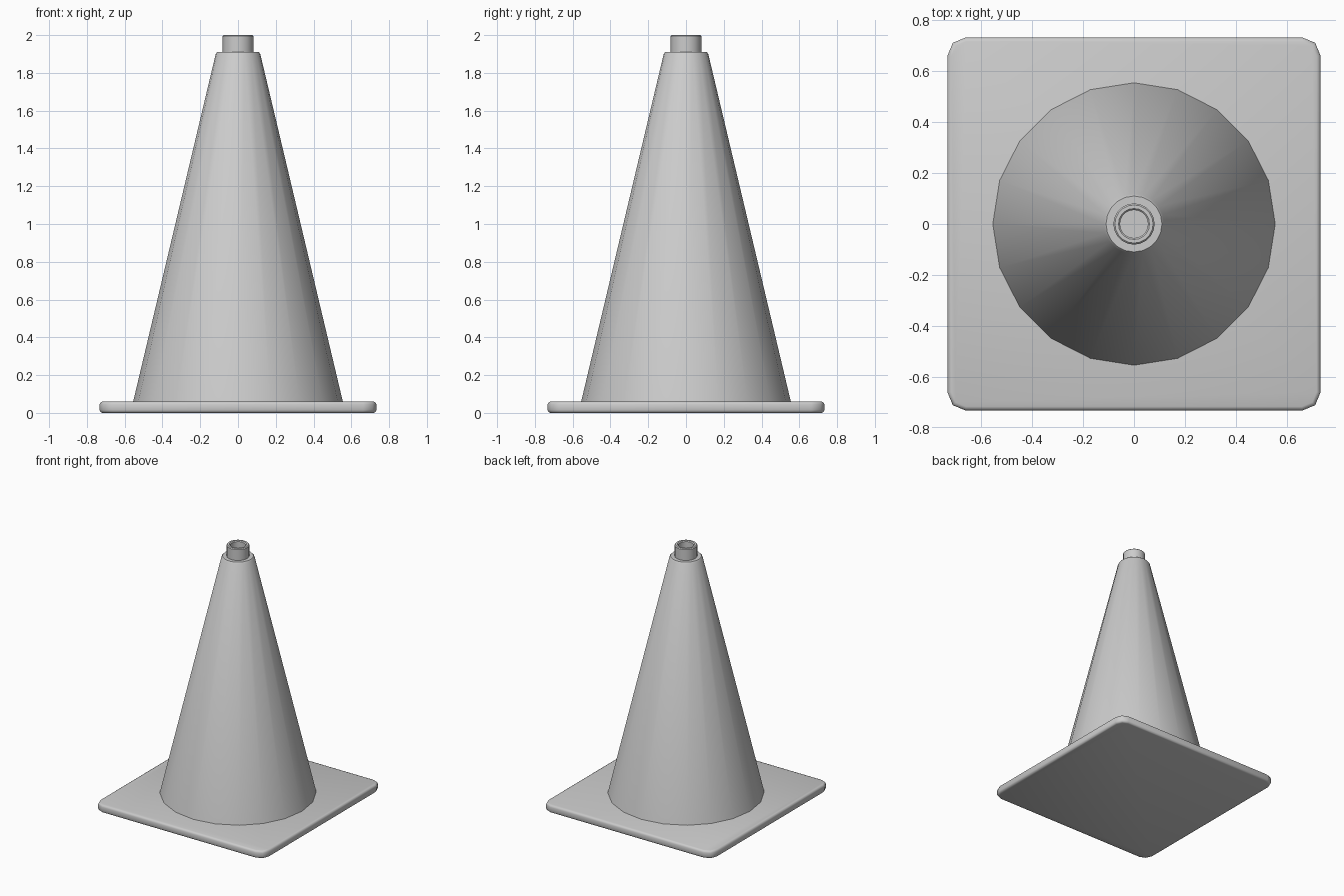
import bpy, bmesh, math

if "Cube" in bpy.data.objects:
    bpy.data.objects.remove(bpy.data.objects["Cube"])

SIDES = 20


def finish(bm, name, angle):
    bmesh.ops.recalc_face_normals(bm, faces=bm.faces)
    mesh = bpy.data.meshes.new(name)
    bm.to_mesh(mesh)
    bm.free()
    obj = bpy.data.objects.new(name, mesh)
    bpy.context.collection.objects.link(obj)
    bpy.ops.object.select_all(action='DESELECT')
    obj.select_set(True)
    bpy.context.view_layer.objects.active = obj
    bpy.ops.object.shade_smooth_by_angle(angle=math.radians(angle))
    return obj


def lathe(name, profile, angle=40):
    # Revolve a list of (radius, height) points around z
    bm = bmesh.new()
    rings = []
    for r, z in profile:
        rings.append([bm.verts.new((r * math.cos(2 * math.pi * i / SIDES),
                                    r * math.sin(2 * math.pi * i / SIDES), z))
                      for i in range(SIDES)])
    for a, b in zip(rings, rings[1:]):
        for i in range(SIDES):
            j = (i + 1) % SIDES
            bm.faces.new((a[i], a[j], b[j], b[i]))
    bm.faces.new(rings[-1])
    return finish(bm, name, angle)


# Square base plate: rounded corners, then softened top and bottom rims
bm = bmesh.new()
bmesh.ops.create_cube(bm, size=1)
for v in bm.verts:
    v.co.x *= 1.465
    v.co.y *= 1.465
    v.co.z = (v.co.z + 0.5) * 0.06
uprights = [e for e in bm.edges if abs(e.verts[0].co.z - e.verts[1].co.z) > 0.01]
bmesh.ops.bevel(bm, geom=uprights, offset=0.07, segments=2, profile=0.5, affect='EDGES')
rims = [e for e in bm.edges if abs(e.verts[0].co.z - e.verts[1].co.z) < 0.001]
bmesh.ops.bevel(bm, geom=rims, offset=0.015, segments=2, profile=0.5, affect='EDGES')
finish(bm, "base_plate", 50)

# Tapered body, shoulder, and hollow neck in one skin
lathe("cone_body", [
    (0.555, 0.06), (0.118, 1.90), (0.110, 1.91),
    (0.081, 1.91), (0.081, 1.994), (0.075, 2.0),
    (0.061, 2.0), (0.055, 1.994), (0.055, 1.92),
])
